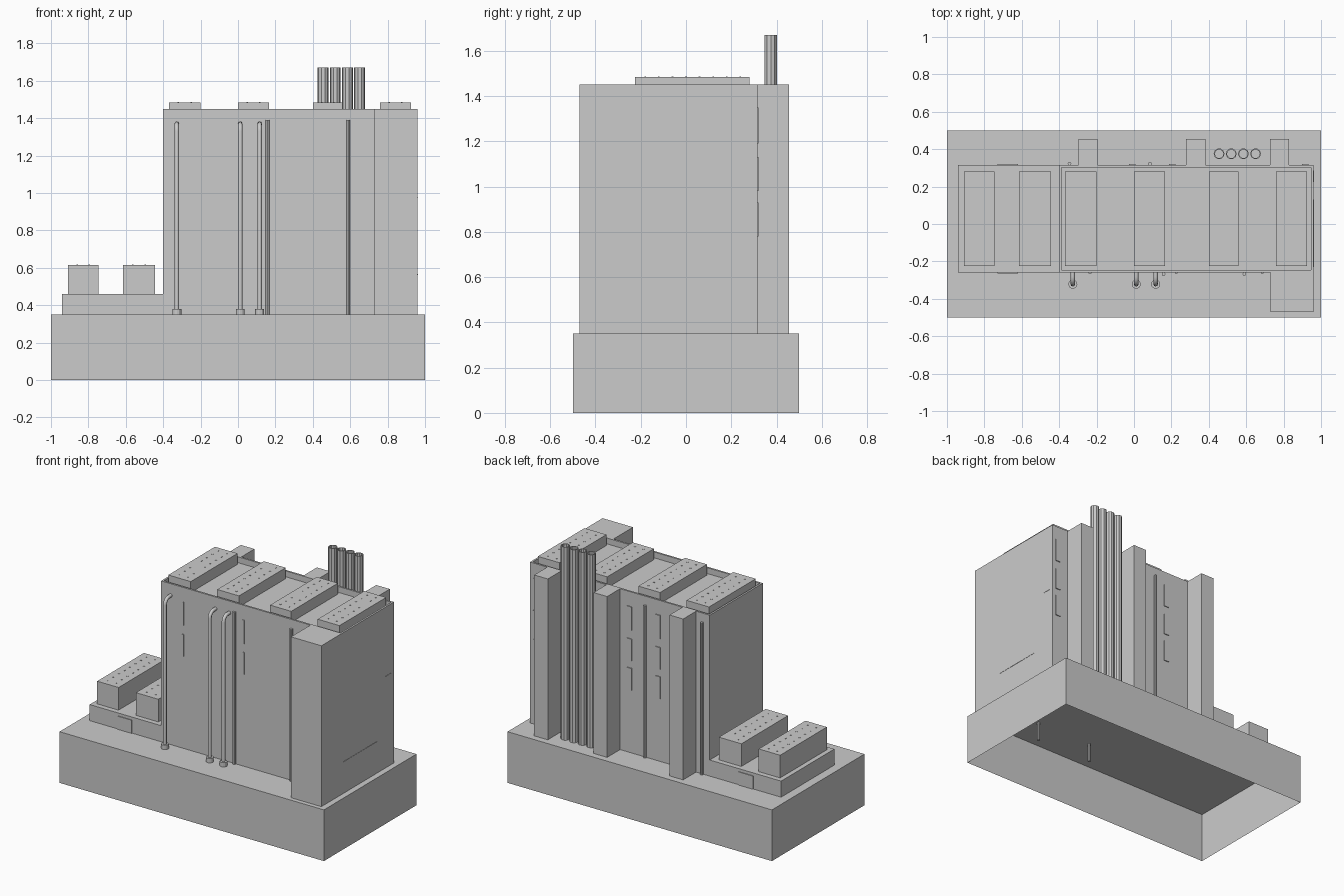
import bpy, bmesh, math

if "Cube" in bpy.data.objects:
    bpy.data.objects.remove(bpy.data.objects["Cube"])

DECK, ROOF = 0.35, 1.45


def finish(name, bm):
    me = bpy.data.meshes.new(name)
    bm.normal_update()
    bm.to_mesh(me)
    bm.free()
    ob = bpy.data.objects.new(name, me)
    bpy.context.collection.objects.link(ob)
    return ob


def box(name, x0, x1, y0, y1, z0, z1, open_bottom=False, rim=None, depth=0.0):
    """Box from its limits; optionally open below or with a sunken top."""
    bm = bmesh.new()
    bmesh.ops.create_cube(bm, size=1)
    for v in bm.verts:
        v.co = (x1 if v.co.x > 0 else x0, y1 if v.co.y > 0 else y0,
                z1 if v.co.z > 0 else z0)
    bm.normal_update()
    top = [f for f in bm.faces if f.normal.z > 0.5]
    if open_bottom:
        low = [f for f in bm.faces if f.normal.z < -0.5]
        bmesh.ops.delete(bm, geom=low, context='FACES_ONLY')
    if rim:
        bmesh.ops.inset_region(bm, faces=top, thickness=rim)
        res = bmesh.ops.extrude_discrete_faces(bm, faces=top)
        for v in res['faces'][0].verts:
            v.co.z -= depth
    return finish(name, bm)


def tube(name, x, y, r, z0, z1, sides=12, rim=None, depth=0.0):
    """Upright flat-sided cylinder, optionally with a hollow mouth."""
    bm = bmesh.new()
    low = [bm.verts.new((x + r * math.cos(2 * math.pi * i / sides),
                         y + r * math.sin(2 * math.pi * i / sides), z0))
           for i in range(sides)]
    cap = bm.faces.new(low)
    ext = bmesh.ops.extrude_face_region(bm, geom=[cap])
    for v in [g for g in ext['geom'] if isinstance(g, bmesh.types.BMVert)]:
        v.co.z = z1
    bmesh.ops.recalc_face_normals(bm, faces=bm.faces)
    if rim:
        bm.normal_update()
        top = [f for f in bm.faces if f.normal.z > 0.5]
        bmesh.ops.inset_region(bm, faces=top, thickness=rim)
        res = bmesh.ops.extrude_discrete_faces(bm, faces=top)
        for v in res['faces'][0].verts:
            v.co.z -= depth
    return finish(name, bm)


def bent_pipe(name, x, y_wall, y_out, z_top, r=0.012, bend=0.04):
    """Pipe leaving the wall, turning down and dropping to the deck."""
    s = 1 if y_out > y_wall else -1
    pts = [(x, y_wall - s * 0.01, z_top)]
    for i in range(5):
        a = math.pi / 2 * i / 4
        pts.append((x, y_out - s * bend * (1 - math.sin(a)),
                    z_top - bend * (1 - math.cos(a))))
    pts.append((x, y_out, DECK))
    cu = bpy.data.curves.new(name, 'CURVE')
    cu.dimensions = '3D'
    cu.bevel_depth = r
    cu.bevel_resolution = 2
    cu.use_fill_caps = True
    sp = cu.splines.new('POLY')
    sp.points.add(len(pts) - 1)
    for p, co in zip(sp.points, pts):
        p.co = (*co, 1)
    ob = bpy.data.objects.new(name, cu)
    bpy.context.collection.objects.link(ob)


def vent_dots(name, x0, x1, z):
    """Rows of tiny studs on a roof unit, as one mesh."""
    bm = bmesh.new()
    for i in range(2):
        for j in range(8):
            ret = bmesh.ops.create_cube(bm, size=0.008)
            x = x0 + (x1 - x0) * (0.3 + 0.4 * i)
            for v in ret['verts']:
                v.co.x += x
                v.co.y += -0.18 + j * 0.06
                v.co.z += z - 0.002
    finish(name, bm)


# Hollow plinth, open underneath
box("base_plinth", -1, 1, -0.5, 0.5, 0, DECK, open_bottom=True)

# Main block with sunken roof behind a parapet
box("main_block", -0.40, 0.96, -0.26, 0.315, DECK, ROOF, True, 0.018, 0.04)
box("front_tower", 0.73, 0.96, -0.47, -0.26, DECK, ROOF, True)

# Low annex and its doors
box("annex", -0.94, -0.40, -0.26, 0.315, DECK, 0.46, True)
box("annex_door_front", -0.73, -0.62, -0.265, -0.255, DECK, 0.44)
box("annex_door_back", -0.73, -0.62, 0.31, 0.32, DECK, 0.44)

# Roof units with studs
for i, (a, b) in enumerate([(-0.37, -0.20), (0.0, 0.165), (0.40, 0.56), (0.76, 0.925)]):
    box(f"roof_unit_{i}", a, b, -0.225, 0.28, 1.41, 1.485)
    vent_dots(f"roof_unit_studs_{i}", a, b, 1.485)
for i, (a, b) in enumerate([(-0.908, -0.746), (-0.615, -0.445)]):
    box(f"annex_unit_{i}", a, b, -0.225, 0.28, 0.46, 0.615)
    vent_dots(f"annex_unit_studs_{i}", a, b, 0.615)

# Back buttress towers
for i, x in enumerate((-0.297, 0.278, 0.727)):
    box(f"back_tower_{i}", x, x + 0.103, 0.315, 0.455, DECK, ROOF, True)

# Row of chimneys
for i in range(4):
    tube(f"chimney_{i}", 0.455 + i * 0.065, 0.375, 0.029, DECK, 1.67, 10, 0.006, 0.05)

# Bent front pipes with foot collars
for i, x in enumerate((-0.327, 0.012, 0.116)):
    bent_pipe(f"front_pipe_{i}", x, -0.26, -0.322, 1.37)
    tube(f"front_pipe_collar_{i}", x, -0.322, 0.024, DECK, 0.38)

# Straight wall pipes
for i, x in enumerate((0.158, 0.59)):
    tube(f"front_wall_pipe_{i}", x, -0.267, 0.01, 0.22, 1.39, 8)
for i, x in enumerate((-0.345, 0.085)):
    tube(f"back_wall_pipe_{i}", x, 0.322, 0.01, DECK, 1.39, 8)

# Thin window panels on both long walls
for k, (z0, z1) in enumerate([(0.78, 0.93), (0.98, 1.13), (1.19, 1.35)]):
    for i, x in enumerate((-0.01, 0.205, 0.915)):
        box(f"back_window_{i}_{k}", x - 0.018, x + 0.018, 0.31, 0.321, z0, z1)
    if k:
        for i, x in enumerate((-0.235, 0.225, 0.685)):
            box(f"front_window_{i}_{k}", x - 0.007, x + 0.007, -0.264, -0.255, z0, z1)

# Fine ledges on the right wall
box("side_ledge_low", 0.955, 0.962, -0.23, 0.13, 0.563, 0.567)
box("side_ledge_high", 0.955, 0.962, 0.225, 0.285, 0.973, 0.977)
